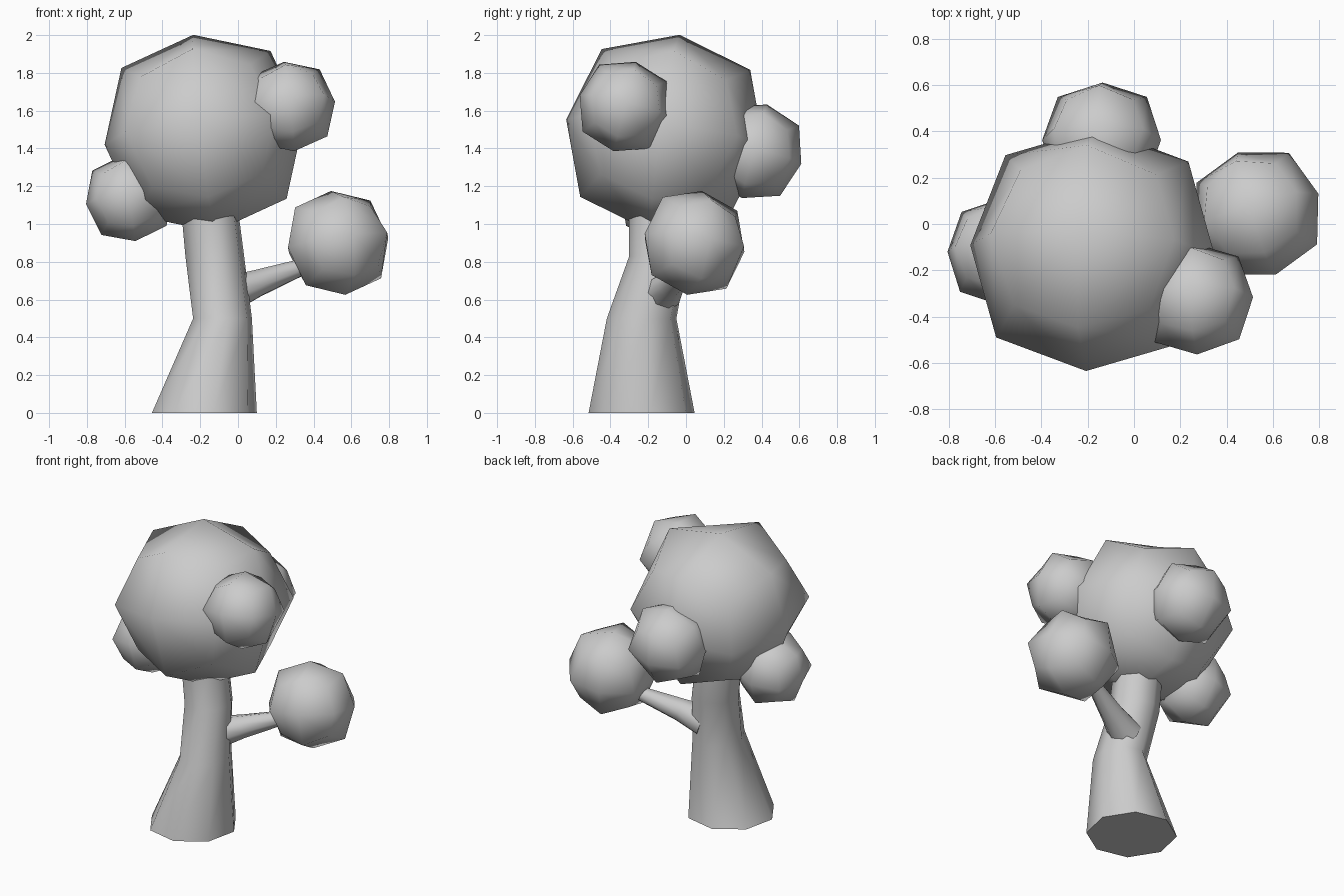
import bpy, bmesh, math
from mathutils import Vector, Euler

if "Cube" in bpy.data.objects:
    bpy.data.objects.remove(bpy.data.objects["Cube"])


def finish(bm, name):
    bmesh.ops.recalc_face_normals(bm, faces=bm.faces)
    mesh = bpy.data.meshes.new(name)
    bm.to_mesh(mesh)
    bm.free()
    obj = bpy.data.objects.new(name, mesh)
    bpy.context.collection.objects.link(obj)
    # smooth sides, crisp end caps
    for p in mesh.polygons:
        p.use_smooth = len(p.vertices) == 4
    return obj


def foliage(name, centre, size, tilt):
    """Cube rounded by one subdivision step: 24 quads, 26 points."""
    bm = bmesh.new()
    bmesh.ops.create_cube(bm, size=2)
    bmesh.ops.subdivide_edges(bm, edges=bm.edges[:], cuts=1, use_grid_fill=True)
    pull = {1: 1.0, 2: 0.75, 3: 0.5556}
    for v in bm.verts:
        v.co *= size * pull[sum(abs(c) > 0.5 for c in v.co)]
    obj = finish(bm, name)
    obj.location = centre
    obj.rotation_euler = Euler([math.radians(a) for a in tilt])
    return obj


def limb(name, rings, axis, sides=8, phase=10):
    """Tapered tube; each ring is (centre, radius a, radius b)."""
    q = Vector(axis).to_track_quat('Z', 'Y') if axis != (0, 0, 1) else Euler((0, 0, 0)).to_quaternion()
    bm = bmesh.new()
    loops = []
    for c, ra, rb in rings:
        loop = []
        for i in range(sides):
            t = math.tau * i / sides + math.radians(phase)
            loop.append(bm.verts.new(Vector(c) + q @ Vector((ra * math.cos(t), rb * math.sin(t), 0))))
        loops.append(loop)
    for lo, hi in zip(loops, loops[1:]):
        for i in range(sides):
            j = (i + 1) % sides
            bm.faces.new((lo[i], lo[j], hi[j], hi[i]))
    bm.faces.new(loops[0][::-1])
    bm.faces.new(loops[-1])
    return finish(bm, name)


# Trunk, flared at the base and leaning back
limb("trunk", [
    ((-0.178, -0.235, 0.0), 0.282, 0.285),
    ((-0.082, -0.235, 0.50), 0.158, 0.187),
    ((-0.123, -0.145, 0.83), 0.158, 0.158),
    ((-0.155, -0.145, 1.12), 0.152, 0.158),
], (0, 0, 1))

# Side branch reaching into the low foliage ball
limb("branch", [
    ((-0.04, -0.13, 0.63), 0.11, 0.10),
    ((0.10, -0.08, 0.685), 0.078, 0.075),
    ((0.32, 0.01, 0.765), 0.048, 0.048),
    ((0.42, 0.04, 0.80), 0.045, 0.045),
], (0.40, 0.15, 0.15))

# Crown and the four smaller foliage balls
foliage("crown", (-0.18, -0.11, 1.48), 0.53, (-8, -6.5, -2))
foliage("foliage_upper_right", (0.27, -0.325, 1.622), 0.245, (-14, -6, 2))
foliage("foliage_branch", (0.53, 0.045, 0.90), 0.28, (-10, -5, 18))
foliage("foliage_left", (-0.575, -0.12, 1.137), 0.232, (-8, -8, 0))
foliage("foliage_back", (-0.14, 0.362, 1.385), 0.257, (-15, -4, 0))
